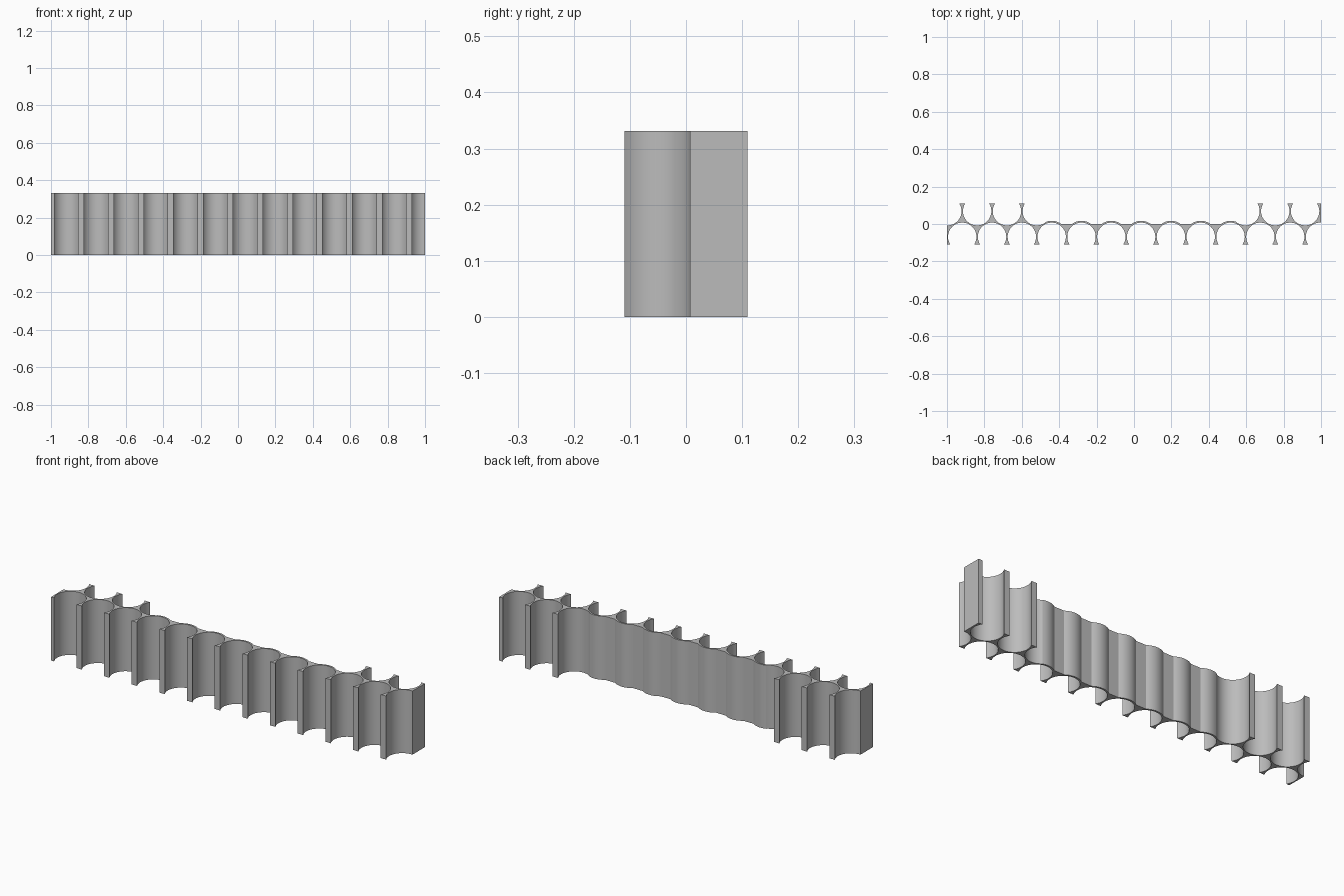
import bpy, bmesh
from math import sin, cos, asin, radians, degrees

cube = bpy.data.objects.get("Cube")
if cube:
    bpy.data.objects.remove(cube, do_unlink=True)

HEIGHT = 0.331
PITCH = 0.1594            # spacing between fins
FIRST = -0.9183           # centre of the first front channel
TIP = 0.11                # fin tips at y = -TIP and +TIP
R = 0.076                 # channel radius
CY = 0.0685               # channel centres at y = -CY and +CY
R_ARCH = 0.0855           # outer radius of the plain web on the back
LIP = degrees(asin((TIP - CY) / R))
FLAT = degrees(asin(CY / R_ARCH))


def arc(cx, cy, r, a, b):
    """Points on an arc from angle a to angle b, in degrees."""
    n = max(4, round(abs(b - a) / 8))
    angles = [radians(a + (b - a) * i / n) for i in range(n + 1)]
    return [(cx + r * cos(t), cy + r * sin(t)) for t in angles]


def front_x(k):
    return FIRST + PITCH * k


def back_x(k):
    return front_x(k) - PITCH / 2


# Front outline, left to right: round channels with flared fins between
outline = [(-1, -TIP)]
for k in range(12):
    outline += arc(front_x(k), -CY, R, 180 + LIP, -LIP)
outline += arc(front_x(12), -CY, R, 180 + LIP, 90)
outline += [(1, R - CY), (1, TIP)]

# Back outline, right to left: finned end, plain arched middle, finned end
for k in (12, 11):
    outline += arc(back_x(k), CY, R, 360 + LIP, 180 - LIP)
outline += arc(back_x(10), CY, R, 360 + LIP, 228.1)
for k in range(9, 2, -1):
    start = 70.2 if k == 9 else FLAT
    end = 109.8 if k == 3 else 180 - FLAT
    outline += arc(front_x(k), -CY, R_ARCH, start, end)
outline += arc(back_x(3), CY, R, 311.9, 180 - LIP)
for k in (2, 1):
    outline += arc(back_x(k), CY, R, 360 + LIP, 180 - LIP)
outline += arc(back_x(0), CY, R, 360 + LIP, 270)
outline += [(-1, CY - R)]

# Extrude the outline upwards
bm = bmesh.new()
base = bm.faces.new([bm.verts.new((x, y, 0)) for x, y in outline])
top = bmesh.ops.extrude_face_region(bm, geom=[base], use_keep_orig=True)
bmesh.ops.translate(bm, vec=(0, 0, HEIGHT),
                    verts=[v for v in top["geom"] if isinstance(v, bmesh.types.BMVert)])
bmesh.ops.recalc_face_normals(bm, faces=bm.faces)
mesh = bpy.data.meshes.new("finned_wall")
bm.to_mesh(mesh)
bm.free()
wall = bpy.data.objects.new("finned_wall", mesh)
bpy.context.collection.objects.link(wall)

# Plain grey material
grey = bpy.data.materials.new("light_grey")
grey.use_nodes = True
colour = (0.5, 0.5, 0.5, 1)
grey.diffuse_color = colour
grey.node_tree.nodes["Principled BSDF"].inputs["Base Color"].default_value = colour
mesh.materials.append(grey)

# Smooth channels, sharp fin edges
bpy.ops.object.select_all(action="DESELECT")
wall.select_set(True)
bpy.context.view_layer.objects.active = wall
bpy.ops.object.shade_smooth_by_angle(angle=radians(25))
